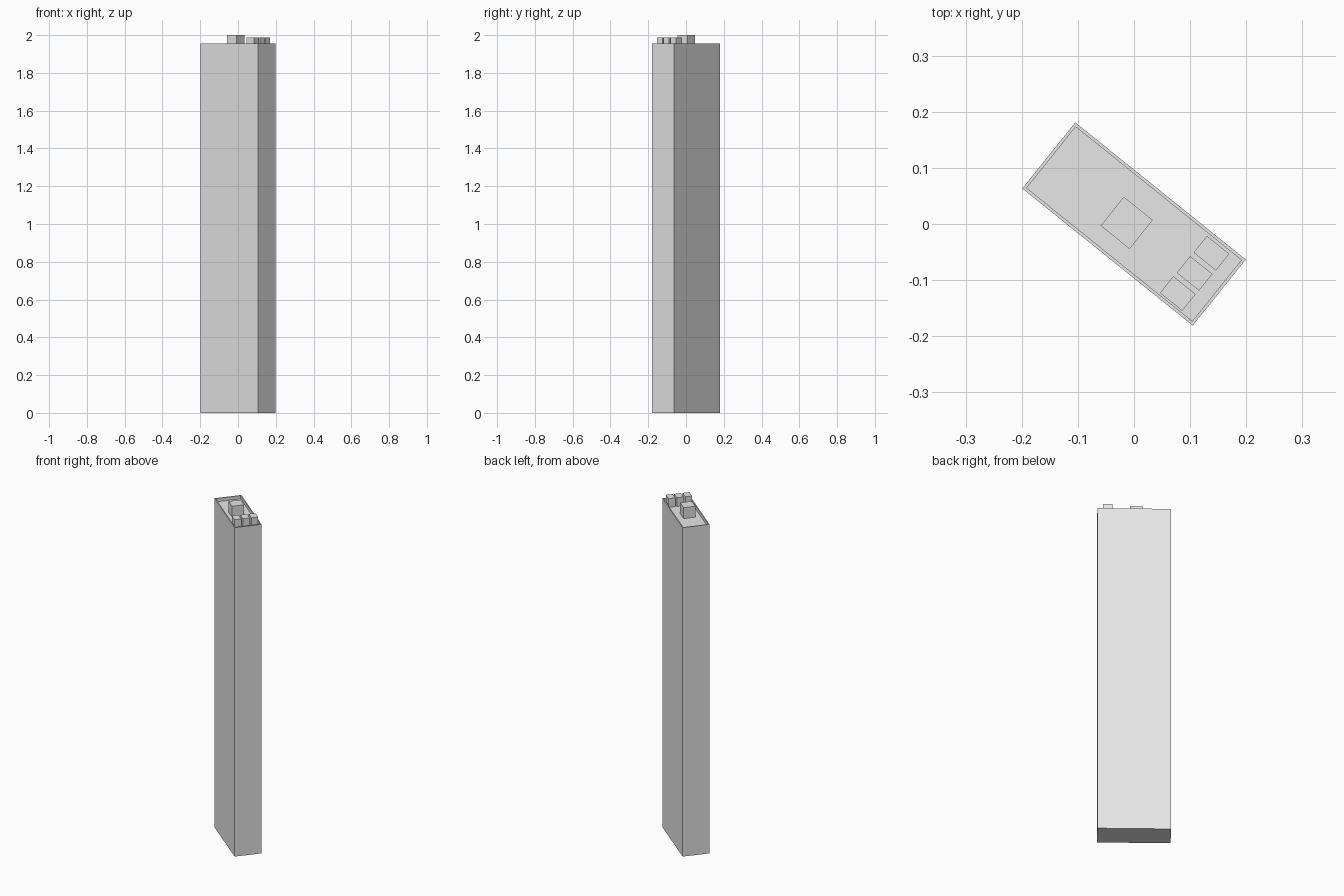
import bpy
import bmesh
from math import radians
from mathutils import Matrix

cube = bpy.data.objects.get("Cube")
if cube:
    bpy.data.objects.remove(cube, do_unlink=True)

TURN = radians(-38.8)
LENGTH, WIDTH, HEIGHT = 0.39, 0.151, 1.955
RIM, ROOF = 0.008, 1.935

grey = bpy.data.materials.new("light_grey")
grey.use_nodes = True
colour = (0.8, 0.8, 0.8, 1)
grey.diffuse_color = colour
grey.node_tree.nodes["Principled BSDF"].inputs["Base Color"].default_value = colour


def block(name, x, y, length, width, bottom, top, recess=0):
    """Upright box turned with the tower, with an optional sunken top."""
    bm = bmesh.new()
    size = Matrix.Diagonal((length, width, top - bottom, 1))
    lift = Matrix.Translation((0, 0, (top + bottom) / 2))
    bmesh.ops.create_cube(bm, size=1, matrix=lift @ size)
    if recess:
        bm.normal_update()
        roof = max(bm.faces, key=lambda f: f.normal.z)
        # Level rim, then vertical parapet walls down to the roof
        bmesh.ops.inset_region(bm, faces=[roof], thickness=RIM)
        sunk = bmesh.ops.extrude_face_region(bm, geom=[roof])["geom"]
        verts = [g for g in sunk if isinstance(g, bmesh.types.BMVert)]
        bmesh.ops.translate(bm, verts=verts, vec=(0, 0, -recess))
        if roof.is_valid:
            bmesh.ops.delete(bm, geom=[roof], context="FACES_ONLY")
    bmesh.ops.recalc_face_normals(bm, faces=bm.faces)
    mesh = bpy.data.meshes.new(name)
    bm.to_mesh(mesh)
    bm.free()
    mesh.materials.append(grey)
    obj = bpy.data.objects.new(name, mesh)
    obj.location = (x, y, 0)
    obj.rotation_euler.z = TURN
    bpy.context.collection.objects.link(obj)
    return obj


# Tower with a parapet around the flat roof
block("tower", 0, 0, LENGTH, WIDTH, 0, HEIGHT, HEIGHT - ROOF)

# Large roof housing near the middle
block("roof_housing", -0.013, 0.002, 0.066, 0.066, ROOF, 2.0)

# Row of three small units at one end
for i in range(3):
    block(f"roof_unit_{i + 1}", 0.108 + 0.03 * (i - 1), -0.088 + 0.036 * (i - 1),
          0.051, 0.038, ROOF, 1.987)
